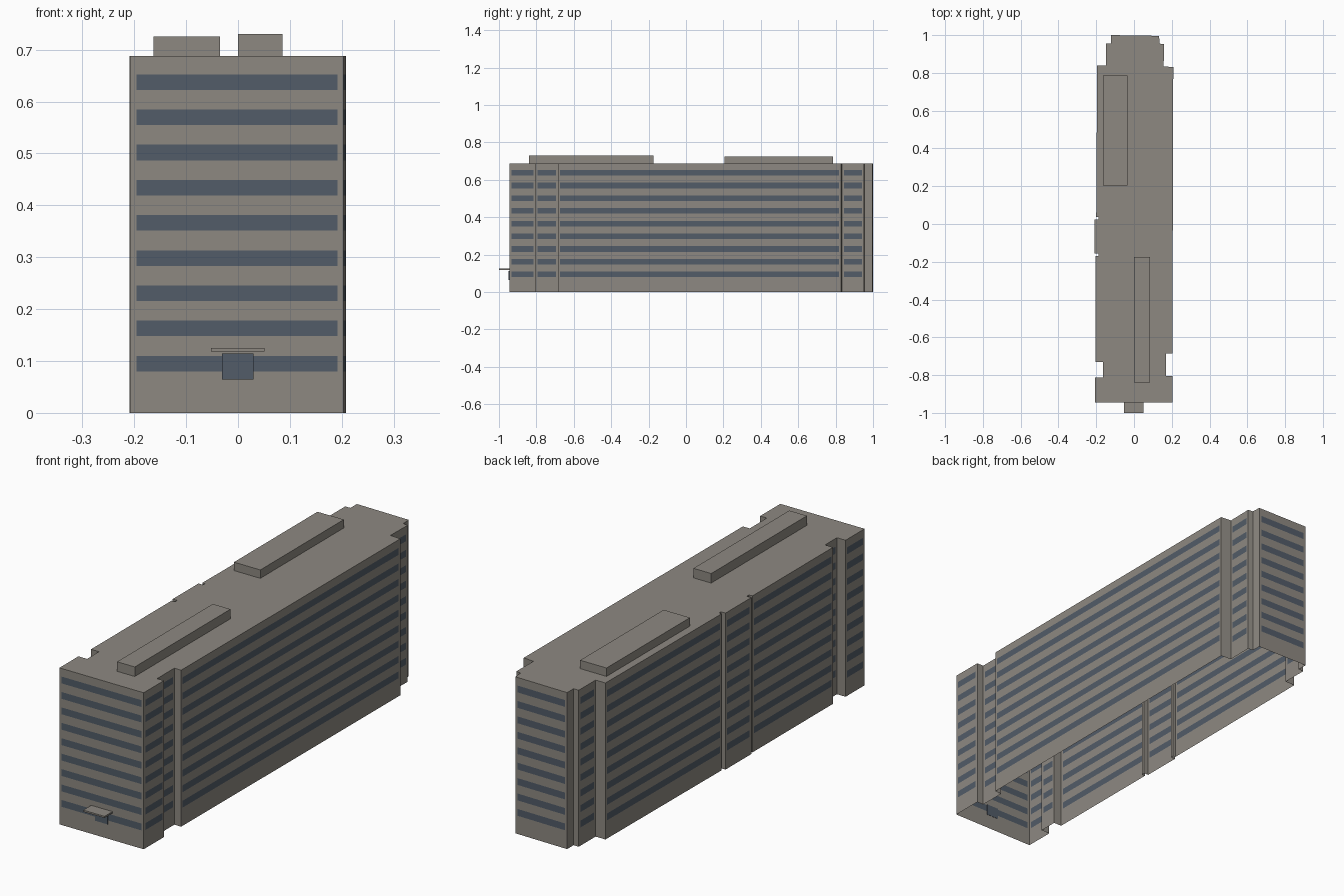
import bpy
import bmesh
from mathutils import Vector

cube = bpy.data.objects.get("Cube")
if cube:
    bpy.data.objects.remove(cube, do_unlink=True)


def material(name, rgb):
    mat = bpy.data.materials.new(name)
    mat.use_nodes = True
    mat.diffuse_color = (*rgb, 1)
    mat.node_tree.nodes["Principled BSDF"].inputs["Base Color"].default_value = (*rgb, 1)
    return mat


CONCRETE = material("warm grey concrete", (0.27, 0.25, 0.222))
GLASS = material("slate blue glass", (0.085, 0.107, 0.138))

HEIGHT = 0.688
ROWS, FIRST_ROW, ROW_PITCH, ROW_HEIGHT = 9, 0.08, 0.0678, 0.03
MARGIN = 0.011        # plain strip at each end of a window band
MIN_BANDED = 0.08     # shorter walls stay plain


def add_object(name, bm, mats):
    mesh = bpy.data.meshes.new(name)
    bm.to_mesh(mesh)
    bm.free()
    for mat in mats:
        mesh.materials.append(mat)
    obj = bpy.data.objects.new(name, mesh)
    bpy.context.collection.objects.link(obj)
    return obj


def box(name, low, high, mat):
    low, high = Vector(low), Vector(high)
    bm = bmesh.new()
    bmesh.ops.create_cube(bm, size=1)
    bmesh.ops.scale(bm, vec=high - low, verts=bm.verts)
    bmesh.ops.translate(bm, vec=(low + high) / 2, verts=bm.verts)
    return add_object(name, bm, [mat])


# Footprint outline, anticlockwise from the front right corner
outline = [Vector(p) for p in (
    (0.203, -0.945), (0.203, -0.805), (0.17, -0.805), (0.17, -0.685),
    (0.203, -0.685), (0.208, 0.83), (0.157, 0.835), (0.159, 0.952),
    (0.135, 0.955), (0.133, 0.996), (-0.122, 1.0), (-0.122, 0.955),
    (-0.147, 0.955), (-0.147, 0.838), (-0.195, 0.838), (-0.2, 0.038),
    (-0.187, 0.038), (-0.187, 0.024), (-0.209, 0.024), (-0.209, -0.155),
    (-0.187, -0.155), (-0.187, -0.17), (-0.204, -0.17), (-0.204, -0.73),
    (-0.165, -0.73), (-0.165, -0.813), (-0.207, -0.813), (-0.207, -0.945))]

# Wall heights: odd intervals are window rows
levels = [0]
for row in range(ROWS):
    sill = FIRST_ROW + row * ROW_PITCH
    levels += [sill, sill + ROW_HEIGHT]
levels.append(HEIGHT)

# Tower shell: walls with flush window bands, flat roof, open underside
bm = bmesh.new()
roof_loop = []
for start, end in zip(outline, outline[1:] + outline[:1]):
    length = (end - start).length
    banded = length > MIN_BANDED
    stops = [0, MARGIN / length, 1 - MARGIN / length, 1] if banded else [0, 1]
    points = [start.lerp(end, t) for t in stops]
    roof_loop += points[:-1]
    grid = [[bm.verts.new((p.x, p.y, z)) for p in points] for z in levels]
    for r in range(len(levels) - 1):
        for c in range(len(points) - 1):
            face = bm.faces.new((grid[r][c], grid[r][c + 1],
                                 grid[r + 1][c + 1], grid[r + 1][c]))
            face.material_index = int(banded and c == 1 and r % 2 == 1)
bm.faces.new([bm.verts.new((p.x, p.y, HEIGHT)) for p in roof_loop])
bmesh.ops.remove_doubles(bm, verts=bm.verts, dist=0.0001)
add_object("tower_shell", bm, [CONCRETE, GLASS])

# Rooftop plant rooms
box("rear_plant_room", (-0.163, 0.205, HEIGHT), (-0.035, 0.785, 0.725), CONCRETE)
box("front_plant_room", (0, -0.84, HEIGHT), (0.086, -0.175, 0.73), CONCRETE)

# Entrance canopy and glazed door
box("entrance_canopy", (-0.052, -1, 0.118), (0.051, -0.945, 0.125), CONCRETE)
box("entrance_door", (-0.031, -0.948, 0.064), (0.03, -0.944, 0.114), GLASS)
